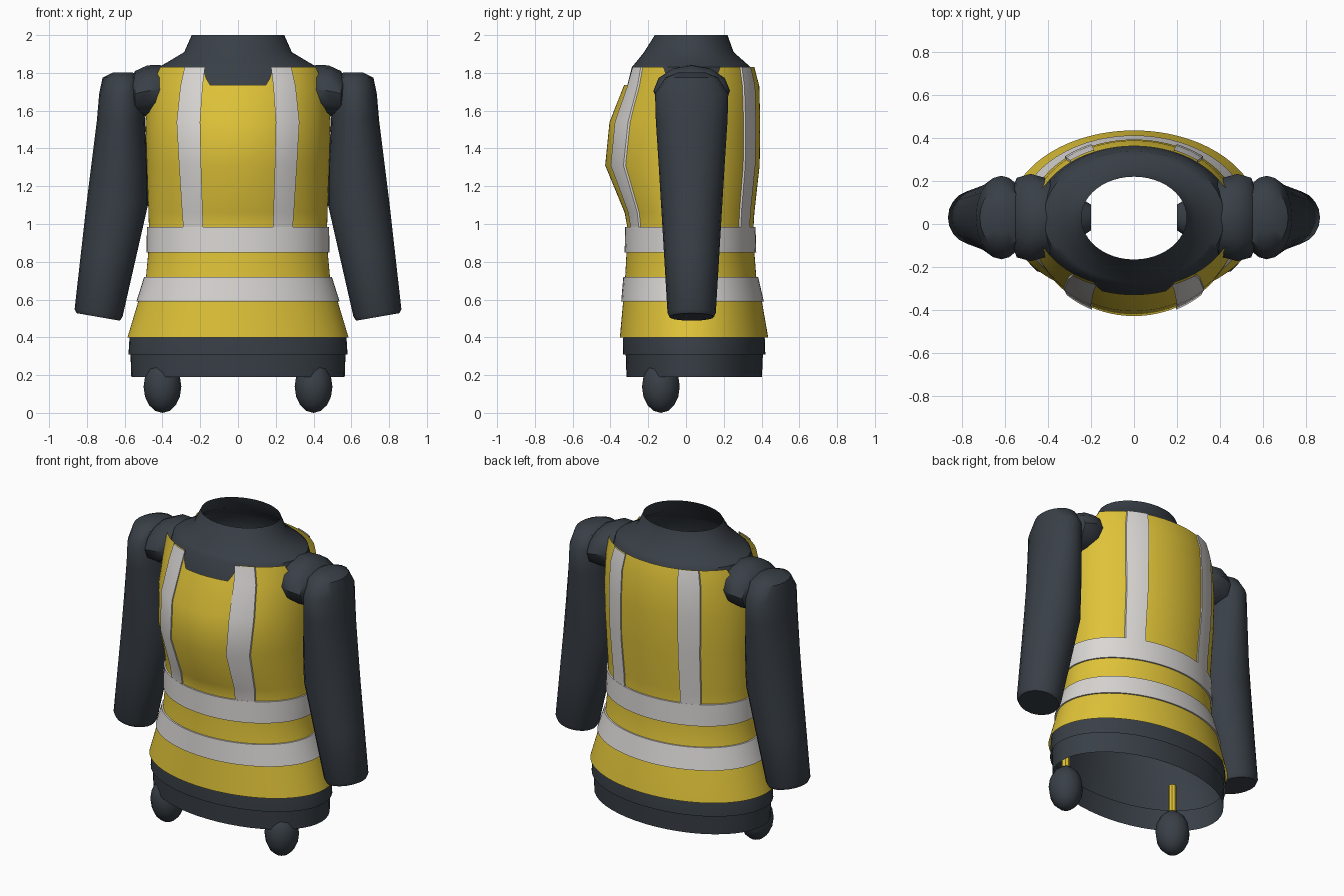
import bpy, bmesh, math

if "Cube" in bpy.data.objects:
    bpy.data.objects.remove(bpy.data.objects["Cube"])


def material(name, rgb):
    m = bpy.data.materials.new(name)
    m.diffuse_color = (*rgb, 1)
    m.use_nodes = True
    m.node_tree.nodes["Principled BSDF"].inputs["Base Color"].default_value = m.diffuse_color
    return m


DARK = material("dark fabric", (0.040, 0.050, 0.062))
YELLOW = material("safety yellow", (0.74, 0.545, 0.04))
GREY = material("reflective grey", (0.70, 0.68, 0.66))
CY = 0.03

# Vest profile: height, half width, front y, back y
VEST = [(0.40, .585, -.35, .435), (0.59, .528, -.333, .402), (0.72, .487, -.322, .372),
        (0.85, .475, -.315, .362), (0.99, .472, -.312, .358), (1.06, .474, -.325, .362),
        (1.31, .483, -.428, .39), (1.54, .49, -.405, .393), (1.73, .477, -.33, .388),
        (1.83, .462, -.298, .362)]


def profile(z):
    """Half width, front y and back y of the vest at a height."""
    z = min(max(z, VEST[0][0]), VEST[-1][0])
    for a, b in zip(VEST, VEST[1:]):
        if z <= b[0]:
            t = (z - a[0]) / (b[0] - a[0])
            return [a[i] + t * (b[i] - a[i]) for i in (1, 2, 3)]


def oval(z, a, yf, yb, t):
    s = math.sin(t)
    return (a * math.cos(t), CY + s * ((CY - yf) if s < 0 else (yb - CY)), z)


def vest_point(z, t, off=0):
    a, yf, yb = profile(z)
    return oval(z, a + off, yf - off, yb + off, t)


def loft(name, rings, mat, closed=True, caps=False, angle=40):
    """Skin rows of points into a surface."""
    bm = bmesh.new()
    rows = [[bm.verts.new(p) for p in r] for r in rings]
    n = len(rows[0])
    for r, s in zip(rows, rows[1:]):
        for i in range(n if closed else n - 1):
            j = (i + 1) % n
            bm.faces.new((r[i], r[j], s[j], s[i]))
    if caps:
        bm.faces.new(rows[0])
        bm.faces.new(rows[-1])
    bmesh.ops.remove_doubles(bm, verts=bm.verts, dist=1e-5)
    bmesh.ops.recalc_face_normals(bm, faces=bm.faces)
    me = bpy.data.meshes.new(name)
    bm.to_mesh(me)
    bm.free()
    ob = bpy.data.objects.new(name, me)
    bpy.context.collection.objects.link(ob)
    me.materials.append(mat)
    bpy.ops.object.select_all(action='DESELECT')
    ob.select_set(True)
    bpy.context.view_layer.objects.active = ob
    bpy.ops.object.shade_smooth_by_angle(angle=math.radians(angle))
    return ob


def circle(n):
    return [2 * math.pi * i / n for i in range(n)]


# Dark shirt with neck, open at both ends
inner = [(z, a - .015, yf + .018, yb - .018) for z, a, yf, yb in VEST[1:8]]
shirt = ([(.31, .58, -.333, .42), (.42, .573, -.332, .416)] + inner +
         [(1.73, .448, -.312, .362), (1.83, .42, -.287, .34), (1.85, .385, -.27, .32),
          (1.91, .285, -.222, .252), (2.0, .245, -.165, .22)])
loft("shirt", [[oval(*r, t) for t in circle(48)] for r in shirt], DARK)
loft("shirt_hem", [[oval(*r, t) for t in circle(48)] for r in
                   [(.19, .565, -.315, .402), (.33, .57, -.32, .408)]], DARK)


# Yellow vest with lowered neckline and armholes
def vest_top(t):
    x, front = abs(math.cos(t)) * .47, math.sin(t) < 0
    top = 1.83
    if front and x < .19:
        top = 1.735 + .095 * min(max((x - .155) / .035, 0), 1)
    if x > .425:
        top = 1.83 - .22 * min((x - .425) / .03, 1)
    return top


levels = [v[0] for v in VEST]
loft("vest", [[vest_point(min(z, vest_top(t)), t) for t in circle(120)] for z in levels], YELLOW)

# Horizontal reflective bands
for name, z0, z1 in (("lower_band", .59, .72), ("waist_band", .85, .985)):
    loft(name, [[vest_point(z, t, o) for t in circle(60)]
                for z, o in ((z0, 0), (z0, .01), (z1, .01), (z1, 0))], GREY)

# Vertical reflective straps: height, inner x, outer x
FRONT = [(.985, .185, .29), (1.06, .187, .296), (1.31, .195, .312),
         (1.54, .2, .325), (1.73, .187, .305), (1.83, .175, .283)]
BACK = [(.985, .195, .305), (1.06, .196, .307), (1.31, .2, .315),
        (1.54, .2, .32), (1.73, .195, .315), (1.83, .185, .295)]


def strap_row(z, x0, x1, side, face):
    row = []
    for u, off in ((0, 0), (0, .009), (.25, .009), (.5, .009), (.75, .009), (1, .009), (1, 0)):
        x = x0 + u * (x1 - x0)
        t = math.acos(x / (profile(z)[0] + off))
        px, py, pz = vest_point(z, face * t, off)
        row.append((side * px, py, pz))
    return row


for label, side in (("left", -1), ("right", 1)):
    for place, table, face in (("front", FRONT, -1), ("back", BACK, 1)):
        loft(f"{place}_strap_{label}", [strap_row(*r, side, face) for r in table], GREY,
             closed=False)

    # Sleeve: height, centre x, x radius, y radius, tilt of the ring
    arm = [(1.803, .61, .05, .07, 0), (1.775, .612, .105, .14, 0), (1.69, .617, .118, .194, 0),
           (1.55, .62, .127, .19, 0), (1.30, .628, .15, .174, 0), (1.10, .64, .163, .162, 0),
           (.85, .683, .147, .147, -.01), (.53, .738, .127, .128, -.02),
           (.508, .74, .115, .118, -.02)]
    loft(f"sleeve_{label}", [[(side * (cx + rx * math.cos(t)), .03 + ry * math.sin(t),
                               z - k * math.cos(t)) for t in circle(20)]
                             for z, cx, rx, ry, k in arm], DARK, caps=True)

    # Shoulder cap joining sleeve and shirt: x, centre z, z radius, y radius
    cap = [(.2, 1.68, .05, .06), (.31, 1.70, .11, .13), (.415, 1.71, .132, .185),
           (.48, 1.705, .135, .203), (.545, 1.69, .12, .185), (.57, 1.69, .08, .12)]
    loft(f"shoulder_{label}", [[(side * x, .03 + ry * math.cos(t), cz + rz * math.sin(t))
                                for t in circle(12)] for x, cz, rz, ry in cap], DARK, caps=True)

    # Hanging toggle and its cord
    lat = [math.pi * i / 8 for i in range(9)]
    loft(f"toggle_{label}", [[(side * .4 + .1 * math.sin(a) * math.cos(t),
                               -.133 + .1 * math.sin(a) * math.sin(t),
                               .139 - .139 * math.cos(a)) for t in circle(12)]
                             for a in lat], DARK, angle=60)
    loft(f"cord_{label}", [[(side * .4 + .024 * math.cos(t), -.133 + .024 * math.sin(t), z)
                            for t in circle(8)] for z in (.22, .45)], YELLOW, caps=True)
